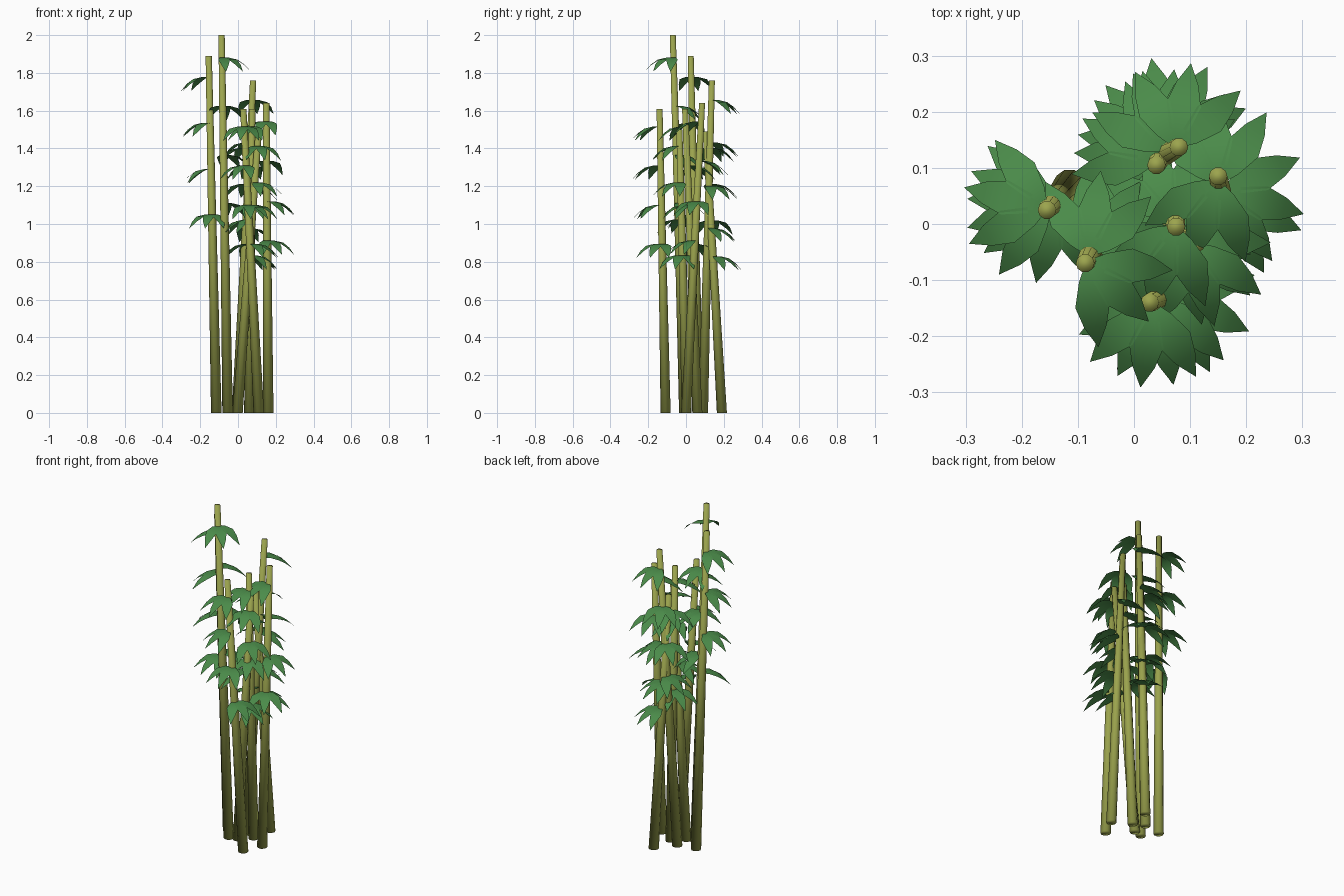
import bpy, bmesh, math
from mathutils import Vector

if "Cube" in bpy.data.objects:
    bpy.data.objects.remove(bpy.data.objects["Cube"])


def material(name, rgb):
    m = bpy.data.materials.new(name)
    m.diffuse_color = (*rgb, 1)
    m.use_nodes = True
    m.node_tree.nodes["Principled BSDF"].inputs["Base Color"].default_value = m.diffuse_color
    return m


cane_green = material("cane_olive", (0.33, 0.37, 0.075))
leaf_green = material("leaf_green", (0.07, 0.26, 0.068))


def finish(bm, name, mat):
    me = bpy.data.meshes.new(name)
    bm.to_mesh(me)
    bm.free()
    for p in me.polygons:
        p.use_smooth = True
    me.materials.append(mat)
    ob = bpy.data.objects.new(name, me)
    bpy.context.collection.objects.link(ob)


# leaning tapered cane, smooth over the caps
def cane(name, base, top):
    bm = bmesh.new()
    rings = []
    for p, r in ((base, 0.028), (top, 0.0165)):
        rings.append([bm.verts.new(p + Vector((r * math.cos(a), r * math.sin(a), 0)))
                      for a in (i * math.tau / 10 for i in range(10))])
    for i in range(10):
        j = (i + 1) % 10
        bm.faces.new((rings[0][i], rings[0][j], rings[1][j], rings[1][i]))
    bm.faces.new(rings[0][::-1])
    bm.faces.new(rings[1])
    finish(bm, name, cane_green)


# leaflet outline: distance out, half width, height
LEAF = ((0.035, 0.018, 0.005), (0.08, 0.031, -0.006), (0.118, 0.02, -0.032))


# drooping fan of three leaflets
def leaf_fan(bm, origin, heading):
    for k in (-1, 0, 1):
        a = math.radians(heading + 38 * k)
        out = Vector((math.cos(a), math.sin(a), 0))
        side = Vector((-out.y, out.x, 0))
        root = bm.verts.new(origin)
        tip = bm.verts.new(origin + out * 0.155 + Vector((0, 0, -0.07)))
        rows = []
        for d, w, h in LEAF:
            c = origin + out * d + Vector((0, 0, h))
            rows.append((bm.verts.new(c - side * w), bm.verts.new(c + side * w)))
        bm.faces.new((root, rows[0][0], rows[0][1]))
        for lo, hi in zip(rows, rows[1:]):
            bm.faces.new((lo[0], hi[0], hi[1], lo[1]))
        bm.faces.new((rows[-1][0], tip, rows[-1][1]))


# base x, y; top x, y, height; fan headings from the top down
CANES = [
    ((-0.115, 0.07), (-0.155, 0.025, 1.89), (166, 195, 178, 256)),
    ((-0.055, -0.01), (-0.087, -0.07, 2.0), (316, 82, 55, 45)),
    ((-0.005, 0.09), (0.08, 0.137, 1.76), (80, 115, 45, 65)),
    ((0.16, 0.0), (0.15, 0.085, 1.64), (250, 95, 345, 300)),
    ((0.08, 0.19), (0.04, 0.105, 1.49), (150, 140, 170, 62)),
    ((0.06, 0.06), (0.075, -0.005, 1.61), (252, 110, 295, 150)),
    ((-0.003, 0.003), (0.11, -0.035, 1.5), (285, 320, 200, 345)),
    ((0.11, -0.108), (0.028, -0.14, 1.61), (262, 242, 275, 335)),
]

for n, (b, t, headings) in enumerate(CANES, 1):
    base, top = Vector((*b, 0)), Vector(t)
    cane(f"cane_{n}", base, top)
    bm = bmesh.new()
    for f, h in zip((0.938, 0.81, 0.68, 0.553), headings):
        leaf_fan(bm, base.lerp(top, f), h)
    finish(bm, f"leaves_{n}", leaf_green)
